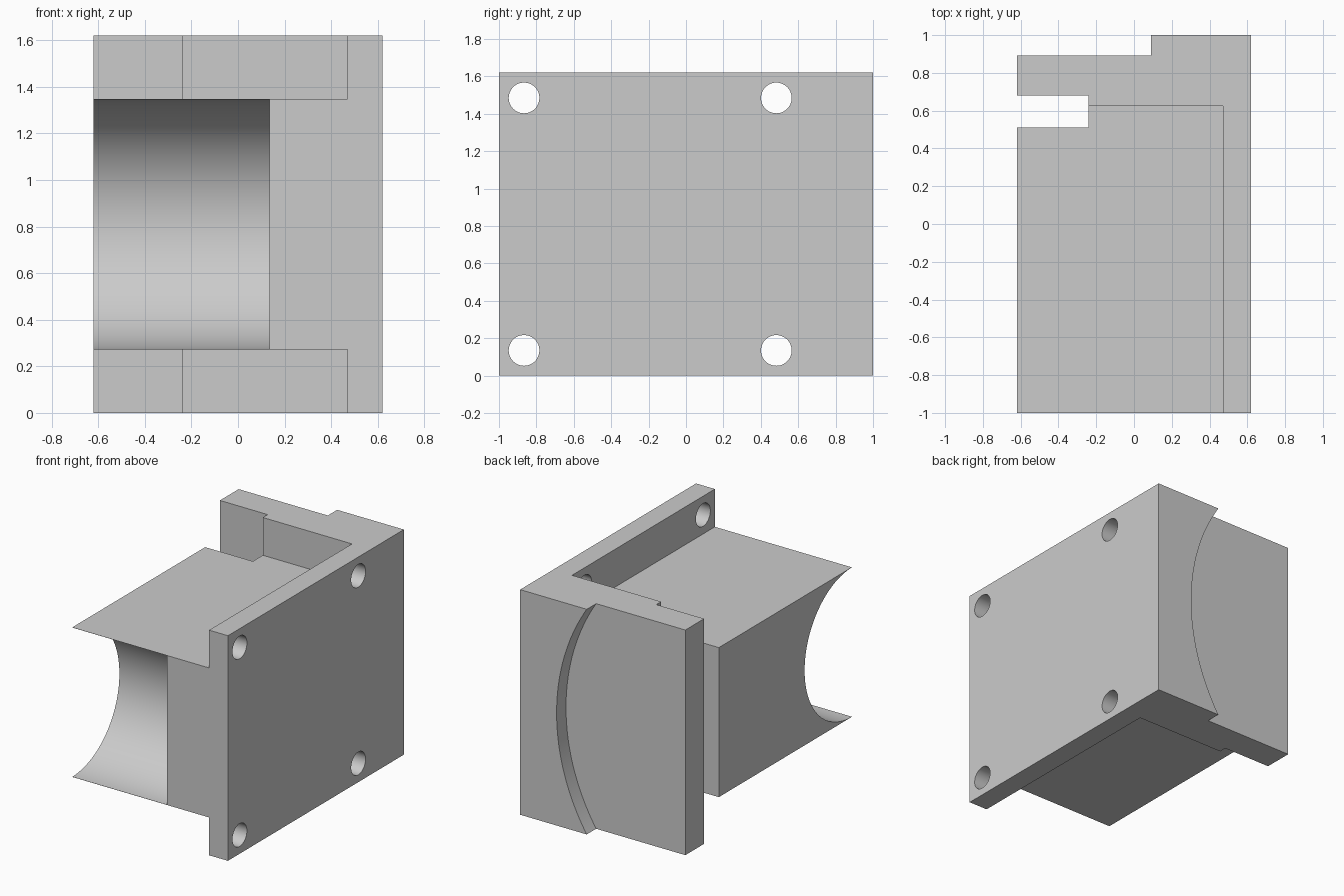
import bpy
import bmesh
import math
from mathutils import Matrix, Vector

if "Cube" in bpy.data.objects:
    bpy.data.objects.remove(bpy.data.objects["Cube"], do_unlink=True)

HEIGHT = 1.62
MID = HEIGHT / 2
BLOCK_HALF = 0.538     # half height of the central block

grey = bpy.data.materials.new("plain grey")
grey.use_nodes = True
grey.diffuse_color = (0.6, 0.6, 0.6, 1)
grey.node_tree.nodes["Principled BSDF"].inputs["Base Color"].default_value = grey.diffuse_color


def make_object(name, bm):
    bmesh.ops.recalc_face_normals(bm, faces=bm.faces)
    mesh = bpy.data.meshes.new(name)
    bm.to_mesh(mesh)
    bm.free()
    mesh.materials.append(grey)
    obj = bpy.data.objects.new(name, mesh)
    bpy.context.collection.objects.link(obj)
    return obj


def prism(name, outline, z0, z1):
    """Extrude a plan outline upwards."""
    bm = bmesh.new()
    face = bm.faces.new([bm.verts.new((x, y, z0)) for x, y in outline])
    new = bmesh.ops.extrude_face_region(bm, geom=[face])["geom"]
    verts = [v for v in new if isinstance(v, bmesh.types.BMVert)]
    bmesh.ops.translate(bm, verts=verts, vec=(0, 0, z1 - z0))
    return make_object(name, bm)


def cylinder(name, start, end, radius, sides):
    """Cylinder running from start to end."""
    start, end = Vector(start), Vector(end)
    axis = end - start
    turn = axis.to_track_quat("Z", "Y").to_matrix().to_4x4()
    bm = bmesh.new()
    bmesh.ops.create_cone(bm, cap_ends=True, segments=sides, radius1=radius,
                          radius2=radius, depth=axis.length,
                          matrix=Matrix.Translation((start + end) / 2) @ turn)
    return make_object(name, bm)


# Bracket body: full-height plan with the slot in the right side
body = prism("bracket_body", [
    (-0.62, -1), (0.62, -1), (0.62, 1), (-0.62, 1),
    (-0.62, 0.68), (-0.24, 0.68), (-0.24, 0.512), (-0.62, 0.512)], 0, HEIGHT)

# Clearances above and below the central block
clearance = [(-0.9, -1.2), (0.47, -1.2), (0.47, 0.625),
             (-0.24, 0.625), (-0.24, 0.68), (-0.9, 0.68)]
cutters = [prism("upper_clearance", clearance, MID + BLOCK_HALF, HEIGHT + 0.2),
           prism("lower_clearance", clearance, -0.2, MID - BLOCK_HALF)]

# Round bore across the front of the block
cutters.append(cylinder("front_bore", (-0.9, -1, MID), (0.135, -1, MID),
                        BLOCK_HALF - 0.001, 128))

# Shallow disc recess in the back
cutters.append(cylinder("back_recess", (-1.157, 0.893, MID), (-1.157, 1.2, MID),
                        1.487, 256))

# Four bolt holes through the side plate
for y in (-0.866, 0.483):
    for side in (-1, 1):
        z = MID + side * 0.675
        cutters.append(cylinder("bolt_hole", (0.4, y, z), (0.8, y, z), 0.082, 48))

for cutter in cutters:
    cutter.hide_render = True
    cut = body.modifiers.new(cutter.name, "BOOLEAN")
    cut.operation = "DIFFERENCE"
    cut.solver = "EXACT"
    cut.object = cutter

# Apply the cuts and discard the cutters
bpy.context.view_layer.objects.active = body
body.select_set(True)
for name in [m.name for m in body.modifiers]:
    bpy.ops.object.modifier_apply(modifier=name)
for cutter in cutters:
    bpy.data.objects.remove(cutter, do_unlink=True)

bpy.ops.object.shade_smooth_by_angle(angle=math.radians(30))
